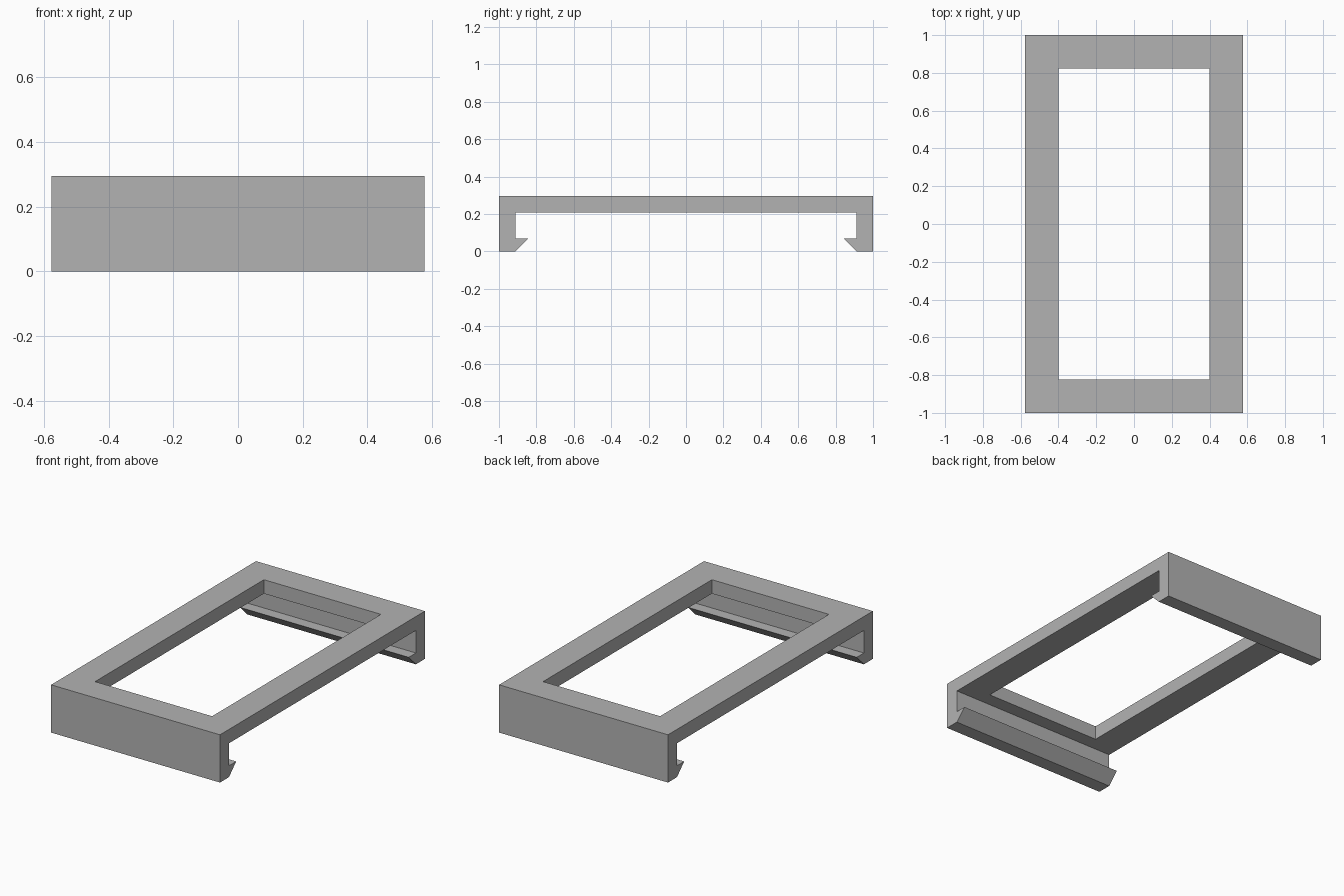
import bpy
import bmesh

cube = bpy.data.objects.get("Cube")
if cube:
    bpy.data.objects.remove(cube, do_unlink=True)

HALF_WIDTH = 0.577
HEIGHT = 0.295

grey = bpy.data.materials.new("plain_grey")
grey.use_nodes = True
colour = (0.45, 0.45, 0.45, 1)
grey.diffuse_color = colour
grey.node_tree.nodes["Principled BSDF"].inputs["Base Color"].default_value = colour


def extrude_profile(name, profile, half_width):
    """Extrude a closed (y, z) profile along x, centred on x = 0."""
    bm = bmesh.new()
    face = bm.faces.new([bm.verts.new((-half_width, y, z)) for y, z in profile])
    result = bmesh.ops.extrude_face_region(bm, geom=[face])
    moved = [v for v in result["geom"] if isinstance(v, bmesh.types.BMVert)]
    bmesh.ops.translate(bm, verts=moved, vec=(2 * half_width, 0, 0))
    bmesh.ops.recalc_face_normals(bm, faces=bm.faces)
    mesh = bpy.data.meshes.new(name)
    bm.to_mesh(mesh)
    bm.free()
    obj = bpy.data.objects.new(name, mesh)
    bpy.context.collection.objects.link(obj)
    return obj


# Bracket: flat top, two end walls and inward snap hooks
half = [(1, HEIGHT), (1, 0), (0.912, 0), (0.842, 0.07), (0.912, 0.07), (0.912, 0.209)]
mirrored = [(-y, z) for y, z in reversed(half)]
frame = extrude_profile("clip_frame", half + mirrored, HALF_WIDTH)
frame.data.materials.append(grey)

# Rectangular window through the top
window = [(-0.824, 0.1), (0.824, 0.1), (0.824, 0.4), (-0.824, 0.4)]
cutter = extrude_profile("window_cutter", window, 0.4)
cutter.hide_render = True
cut = frame.modifiers.new("window", 'BOOLEAN')
cut.operation = 'DIFFERENCE'
cut.solver = 'EXACT'
cut.object = cutter
bpy.context.view_layer.objects.active = frame
bpy.ops.object.modifier_apply(modifier=cut.name)
bpy.data.objects.remove(cutter, do_unlink=True)
